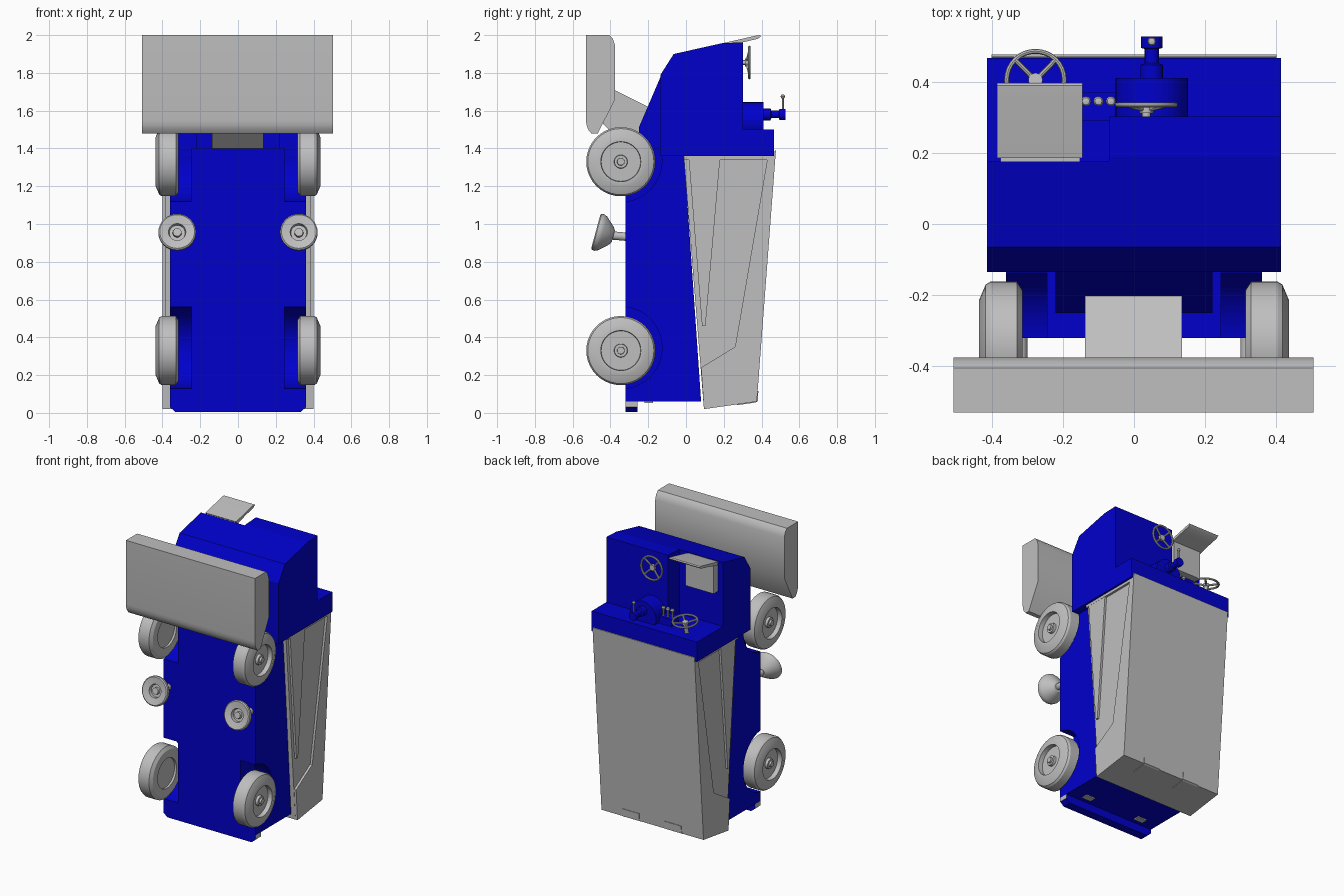
import bpy, bmesh, math
from mathutils import Vector

cube = bpy.data.objects.get("Cube")
if cube:
    bpy.data.objects.remove(cube, do_unlink=True)


def material(name, rgb):
    m = bpy.data.materials.new(name)
    m.use_nodes = True
    m.diffuse_color = (*rgb, 1)
    m.node_tree.nodes["Principled BSDF"].inputs["Base Color"].default_value = (*rgb, 1)
    return m


BLUE = material("body blue", (0.0, 0.0, 0.6))
GREY = material("plain grey", (0.52, 0.52, 0.52))


def finish(bm, name, mat, smooth=False):
    bmesh.ops.recalc_face_normals(bm, faces=bm.faces)
    me = bpy.data.meshes.new(name)
    bm.to_mesh(me)
    bm.free()
    ob = bpy.data.objects.new(name, me)
    bpy.context.collection.objects.link(ob)
    me.materials.append(mat)
    if smooth:
        bpy.ops.object.select_all(action='DESELECT')
        ob.select_set(True)
        bpy.context.view_layer.objects.active = ob
        bpy.ops.object.shade_smooth_by_angle(angle=math.radians(30))
    return ob


def prism(name, profile, x0, x1, mat, smooth=False):
    """Extrude a (y, z) profile along x."""
    bm = bmesh.new()
    f = bm.faces.new([bm.verts.new((x0, y, z)) for y, z in profile])
    ext = bmesh.ops.extrude_face_region(bm, geom=[f])["geom"]
    bmesh.ops.translate(bm, vec=(x1 - x0, 0, 0),
                        verts=[v for v in ext if isinstance(v, bmesh.types.BMVert)])
    return finish(bm, name, mat, smooth)


def box(name, x, y, z, mat):
    return prism(name, [(y[0], z[0]), (y[1], z[0]), (y[1], z[1]), (y[0], z[1])], *x, mat)


def lathe(name, profile, pos, axis, mat, n=32):
    """Spin a (radius, height) profile around an axis."""
    bm = bmesh.new()
    vs = [bm.verts.new((r, 0, h)) for r, h in profile]
    es = [bm.edges.new(p) for p in zip(vs, vs[1:])]
    bmesh.ops.spin(bm, geom=vs + es, cent=(0, 0, 0), axis=(0, 0, 1),
                   angle=math.tau, steps=n)
    bmesh.ops.remove_doubles(bm, verts=bm.verts, dist=1e-5)
    ob = finish(bm, name, mat, True)
    ob.rotation_euler = Vector(axis).to_track_quat('Z', 'Y').to_euler()
    ob.location = pos
    return ob


def rod(name, a, b, r, mat, n=16):
    d = Vector(b) - Vector(a)
    return lathe(name, [(0, 0), (r, 0), (r, d.length), (0, d.length)], a, d, mat, n)


def cut(target, cutters):
    for c in cutters:
        bpy.context.view_layer.update()
        m = target.modifiers.new("cut", 'BOOLEAN')
        m.operation = 'DIFFERENCE'
        m.solver = 'EXACT'
        m.object = c
        bpy.context.view_layer.objects.active = target
        bpy.ops.object.modifier_apply(modifier=m.name)
        bpy.data.objects.remove(c, do_unlink=True)


# Chassis with wheel wells
chassis = prism("chassis", [(-.32, .06), (.08, .06), (-.01, 1.365), (-.13, 1.40),
                            (-.32, 1.40)], -.36, .36, BLUE)
wells = []
for s in (-1, 1):
    for z in (.345, 1.335):
        wells.append(rod("well_cutter", (s * .245, -.345, z), (s * .6, -.345, z), .218, BLUE, 40))
    wells.append(box("well_top_cutter", sorted((s * .245, s * .6)), (-.6, -.145), (1.335, 1.6), BLUE))
cut(chassis, wells)

# Rear bumper with grey ends and chamfered lower corners
bm = bmesh.new()
pts = [(-.36, .06), (-.36, .03), (-.33, .004), (.33, .004), (.36, .03), (.36, .06)]
f = bm.faces.new([bm.verts.new((x, -.32, z)) for x, z in pts])
ext = bmesh.ops.extrude_face_region(bm, geom=[f])["geom"]
bmesh.ops.translate(bm, vec=(0, .062, 0), verts=[v for v in ext if isinstance(v, bmesh.types.BMVert)])
bumper = finish(bm, "bumper", BLUE)
bumper.data.materials.append(GREY)
for p in bumper.data.polygons:
    if abs(p.normal.x) > .9:
        p.material_index = 1
for s in (-1, 1):
    box("underside_plate", (s * .22 - .035, s * .22 + .035), (-.22, -.175), (.052, .061), GREY)

# Hood, with a cut-out for the seat
hood = prism("hood", [(-.135, 1.36), (-.135, 1.79), (-.065, 1.90), (.19, 1.957), (.302, 1.962),
                      (.302, 1.50), (.467, 1.50), (.467, 1.36)], -.413, .413, BLUE)
cut(hood, [box("seat_cutter", (-.6, -.07), (.175, .6), (1.50, 2.2), BLUE)])
prism("hood_nose", [(-.25, 1.38), (-.25, 1.51), (-.13, 1.79), (-.13, 1.38)], -.22, .22, BLUE)

# Hopper: core, raised side rims and a rib on each side
prism("hopper", [(-.012, 1.359), (.468, 1.359), (.470, 1.39), (.476, 1.39), (.375, .06),
                 (.095, .02)], -.384, .384, GREY)
rim = [(-.012, 1.359), (.468, 1.359), (.470, 1.39), (.476, 1.39), (.375, .06), (.095, .02),
       (.08, .24), (.26, .35), (.43, 1.34), (-.011, 1.34)]
for s in (-1, 1):
    prism("hopper_rim", rim, *sorted((s * .37, s * .40)), GREY)
    prism("hopper_rib", [(.015, 1.342), (.18, 1.342), (.103, .46), (.085, .46)],
          *sorted((s * .37, s * .399)), GREY)
    # Bottom bracket
    prism("hopper_bracket", [(.27, .041), (.368, .055), (.38, .062), (.383, .115), (.376, .115),
                             (.37, .066), (.27, .052)], s * .165 - .065, s * .165 + .065, GREY)

# Bucket and arm
prism("bucket", [(-.53, 2.0), (-.405, 2.0), (-.387, 1.98), (-.375, 1.945), (-.375, 1.66),
                 (-.468, 1.478), (-.50, 1.478), (-.518, 1.50), (-.527, 1.525), (-.53, 1.55)],
      -.508, .504, GREY, True)
prism("bucket_arm", [(-.38, 1.71), (-.20, 1.62), (-.20, 1.40), (-.30, 1.40), (-.44, 1.53)],
      -.138, .135, GREY)

# Wheels with recessed hubs
tyre = [(0, .015), (.105, .015), (.105, 0), (.16, 0), (.183, .015), (.183, .09), (.175, .103),
        (.13, .122), (.106, .122), (.104, .09), (.036, .09), (.034, .108), (.02, .108),
        (.019, .121), (0, .121)]
for s in (-1, 1):
    for z in (.33, 1.33):
        lathe("wheel", tyre, (s * .314, -.345, z), (s, 0, 0), GREY, 40)

# Headlamps on short stems
lamp = [(0, 0), (.032, 0), (.05, .012), (.092, .058), (.10, .075), (.099, .09), (.092, .096),
        (.046, .088), (.042, .066), (.024, .066), (.022, .086), (0, .086)]
for s in (-1, 1):
    lathe("headlamp", lamp, (s * .322, -.385, .935), (0, -1, .27), GREY)
    rod("headlamp_stem", (s * .322, -.31, .932), (s * .322, -.40, .94), .022, GREY)

# Seat
prism("seat_back", [(.185, 1.955), (.365, 1.996), (.39, 2.0), (.397, 1.994), (.38, 1.98),
                    (.30, 1.962), (.20, 1.935)], -.385, -.145, GREY, True)
box("seat_cushion", (-.375, -.152), (.172, .225), (1.74, 1.95), GREY)


def steering_wheel(name, pos, axis, r):
    """Rim, dished hub and four spokes."""
    axis = Vector(axis).normalized()
    pos = Vector(pos)
    ring = [(r + .007 * math.cos(a), .007 * math.sin(a))
            for a in [math.tau * i / 8 for i in range(9)]]
    lathe(name + "_rim", ring, pos, axis, GREY)
    hub = pos - axis * .015
    rod(name + "_hub", hub - axis * .008, hub + axis * .012, .02, GREY)
    u = axis.orthogonal().normalized()
    v = axis.cross(u)
    for d in (u, v, -u, -v):
        rod(name + "_spoke", hub, pos + d * r, .007, GREY, 8)
    return hub


steering_wheel("hand_wheel", (.035, .335, 1.855), (0, 1, 0), .082)
rod("hand_wheel_shaft", (.035, .29, 1.855), (.035, .325, 1.855), .012, GREY)
hub = steering_wheel("steering", (-.277, .405, 1.59), (0, .12, 1), .081)
rod("steering_column", (-.277, .385, 1.49), hub, .014, GREY)

# Control drum, valve and crank
lathe("control_drum", [(0, 0), (.102, 0), (.102, .11), (0, .11)], (.05, .30, 1.543), (0, 1, 0), BLUE)
lathe("valve", [(0, 0), (.032, 0), (.032, .04), (.02, .045), (.02, .085), (.03, .088), (.03, .12),
                (0, .12)], (.05, .407, 1.58), (0, 1, 0), BLUE, 16)
rod("crank", (.05, .513, 1.58), (.05, .513, 1.675), .006, GREY, 8)
lathe("crank_knob", [(0, -.012), (.009, -.008), (.012, 0), (.009, .008), (0, .012)],
      (.05, .513, 1.675), (0, 0, 1), GREY, 12)

# Lever box with three levers
box("lever_box", (-.145, -.04), (.29, .37), (1.49, 1.55), BLUE)
for x in (-.135, -.10, -.065):
    rod("lever", (x, .345, 1.54), (x, .345, 1.60), .007, GREY, 8)
    lathe("lever_knob", [(0, -.012), (.01, -.009), (.014, 0), (.01, .009), (0, .012)],
          (x, .345, 1.605), (0, 0, 1), GREY, 12)
